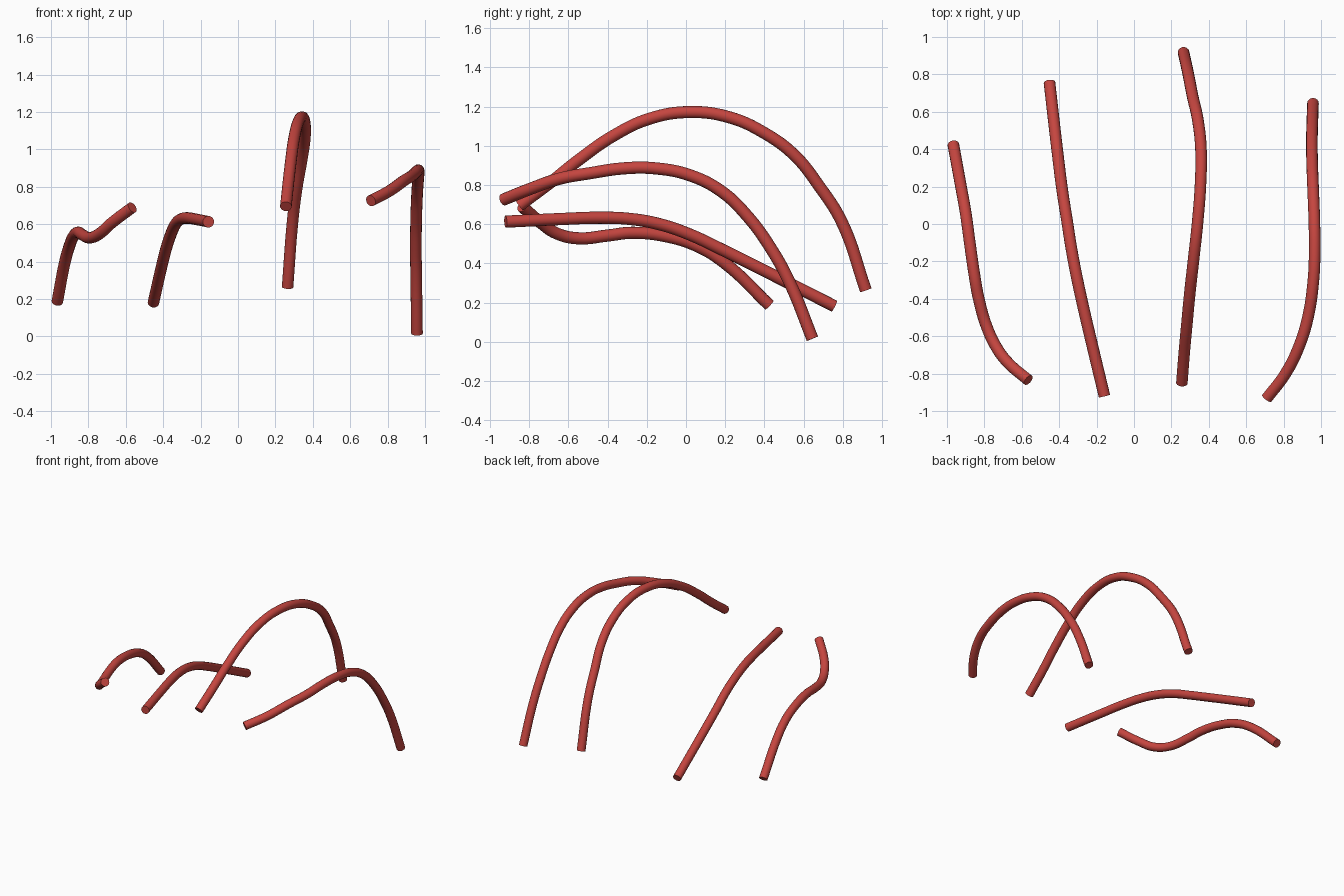
import bpy, math

red = bpy.data.materials.new("brick red")
red.diffuse_color = (0.56, 0.06, 0.05, 1)

RADIUS = 0.031


def tube(name, points):
    """Round capped tube swept along a smooth path."""
    curve = bpy.data.curves.new(name, 'CURVE')
    curve.dimensions = '3D'
    curve.bevel_depth = RADIUS
    curve.bevel_resolution = 6
    curve.resolution_u = 8
    curve.use_fill_caps = True
    spline = curve.splines.new('BEZIER')
    spline.bezier_points.add(len(points) - 1)
    for bp, co in zip(spline.bezier_points, points):
        bp.co = co
        bp.handle_left_type = bp.handle_right_type = 'AUTO'
    curve.materials.append(red)
    obj = bpy.data.objects.new(name, curve)
    bpy.context.collection.objects.link(obj)
    bpy.ops.object.select_all(action='DESELECT')
    obj.select_set(True)
    bpy.context.view_layer.objects.active = obj
    bpy.ops.object.convert(target='MESH')
    bpy.ops.object.shade_smooth_by_angle(angle=math.radians(40))


# Far left strand, with a dip near the front
tube("outer_left_strand", [
    (-.966, .425, .187), (-.925, .20, .40), (-.90, .06, .487),
    (-.878, -.10, .538), (-.852, -.28, .556), (-.83, -.40, .542),
    (-.787, -.55, .528), (-.735, -.66, .553), (-.675, -.74, .607),
    (-.565, -.835, .69)])

# Inner left strand, a low arch
tube("inner_left_strand", [
    (-.452, .757, .182), (-.408, .375, .375), (-.382, .17, .477),
    (-.358, .018, .548), (-.334, -.135, .60), (-.305, -.288, .627),
    (-.272, -.44, .633), (-.224, -.645, .626), (-.158, -.92, .613)])

# Inner right strand, the tallest arch
tube("inner_right_strand", [
    (.265, .917, .264), (.292, .793, .615), (.314, .68, .793),
    (.342, .553, .952), (.358, .40, 1.065), (.356, .222, 1.145),
    (.341, .018, 1.172), (.319, -.186, 1.138), (.299, -.365, 1.054),
    (.282, -.543, .931), (.268, -.696, .809), (.256, -.85, .695)])

# Far right strand, reaching the ground at the back
tube("outer_right_strand", [
    (.957, .645, .016), (.953, .528, .304), (.951, .436, .472),
    (.953, .314, .64), (.958, .18, .768), (.964, .018, .85),
    (.966, -.16, .885), (.958, -.314, .885), (.932, -.49, .86),
    (.886, -.645, .832), (.81, -.80, .778), (.71, -.932, .725)])
